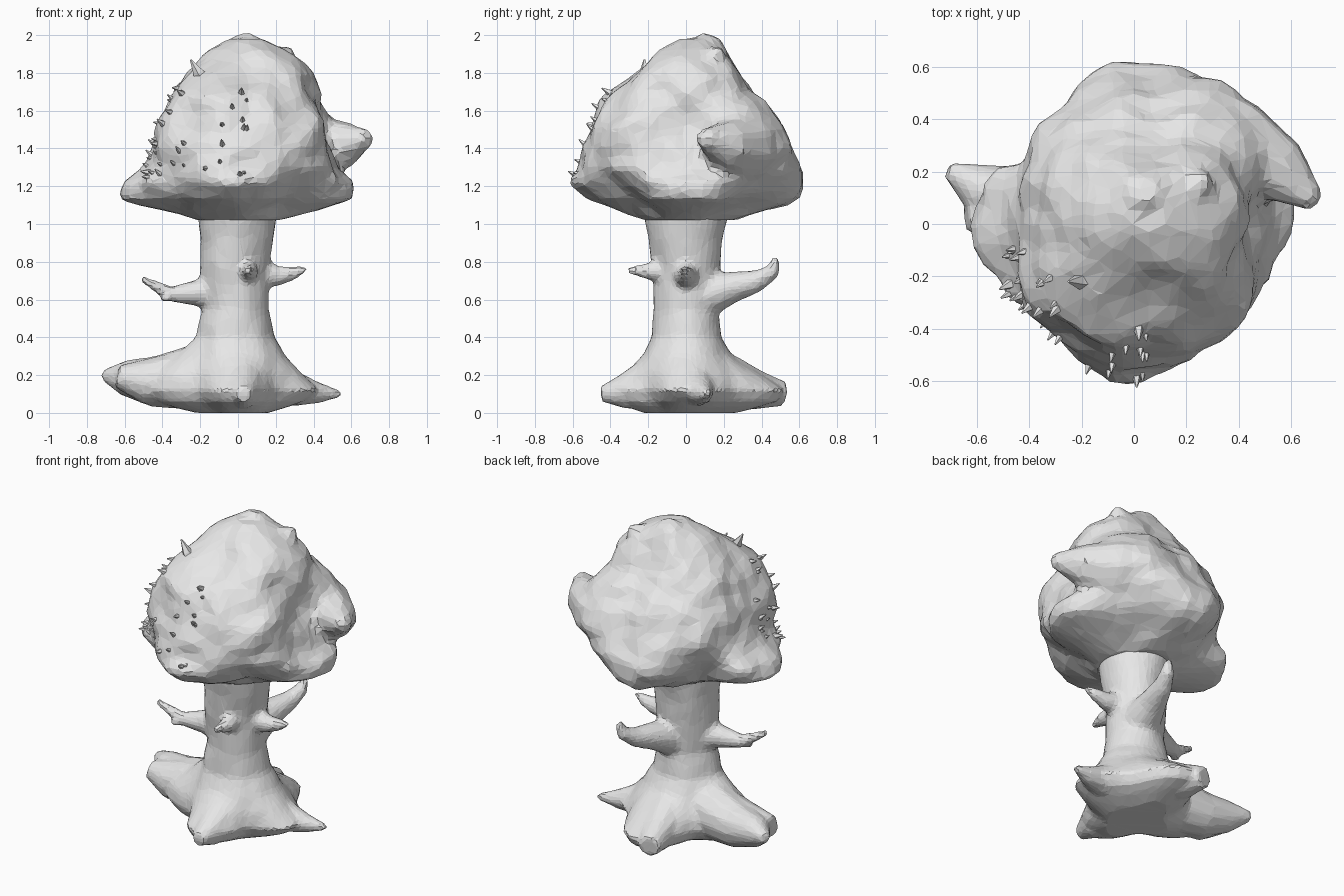
import bpy, bmesh, math, random
from mathutils import Vector, noise

cube = bpy.data.objects.get("Cube")
if cube:
    bpy.data.objects.remove(cube)
random.seed(4)

grey = bpy.data.materials.new("plain grey")
grey.use_nodes = True
grey.diffuse_color = (0.8, 0.8, 0.8, 1)
grey.node_tree.nodes["Principled BSDF"].inputs["Base Color"].default_value = (0.8, 0.8, 0.8, 1)

# Outlines: height, then radius in eight directions, starting at +x towards +y
TRUNK = [
    (0, .16, .16, .26, .18, .22, .16, .22, .16),
    (.05, .34, .31, .48, .27, .42, .24, .38, .24),
    (.12, .42, .35, .52, .31, .5, .28, .42, .28),
    (.2, .35, .31, .41, .3, .48, .28, .33, .27),
    (.3, .25, .24, .25, .25, .34, .25, .23, .23),
    (.4, .195, .19, .185, .2, .22, .2, .18, .19),
    (.55, .16, .165, .17, .175, .185, .175, .17, .165),
    (.75, .165, .17, .18, .19, .2, .19, .175, .165),
    (.9, .18, .185, .19, .2, .2, .2, .2, .185),
    (1.1, .215, .215, .23, .22, .215, .215, .225, .215),
]
CANOPY = [
    (1.02, .22, .22, .25, .21, .22, .21, .21, .21),
    (1.08, .44, .31, .46, .3, .43, .33, .36, .3),
    (1.13, .61, .42, .59, .38, .64, .43, .54, .4),
    (1.22, .62, .53, .62, .45, .62, .51, .61, .5),
    (1.29, .5, .61, .6, .48, .5, .54, .57, .56),
    (1.4, .46, .62, .55, .49, .44, .53, .54, .56),
    (1.55, .42, .59, .5, .44, .41, .49, .5, .51),
    (1.64, .41, .52, .42, .4, .38, .45, .44, .47),
    (1.7, .41, .42, .31, .37, .35, .41, .39, .43),
    (1.8, .4, .37, .26, .29, .28, .31, .26, .35),
    (1.92, .26, .28, .22, .17, .15, .12, .1, .19),
    (1.98, .12, .17, .18, .08, .02, .02, .02, .04),
]


def surface_point(levels, angle, z, rough):
    """Point on a lumpy lofted outline at a direction and height."""
    for low, high in zip(levels, levels[1:]):
        if z <= high[0]:
            break
    t = min(1, (z - low[0]) / (high[0] - low[0]))
    spot = angle / math.tau * 8
    i = int(spot) % 8
    s = (1 - math.cos(math.pi * (spot % 1))) / 2
    near = low[1 + i] * (1 - t) + high[1 + i] * t
    far = low[1 + (i + 1) % 8] * (1 - t) + high[1 + (i + 1) % 8] * t
    r = near * (1 - s) + far * s
    p = Vector((r * math.cos(angle), r * math.sin(angle), z))
    lump = rough * (noise.noise(p * 5) + noise.noise(p * 11) / 2)
    return p + Vector((p.x, p.y, 0)) * lump / max(r, .3)


def bridge(bm, rings):
    """Skin a list of vertex rings and cap both ends."""
    for low, high in zip(rings, rings[1:]):
        for i in range(len(low)):
            j = (i + 1) % len(low)
            bm.faces.new((low[i], low[j], high[j], high[i]))
    bm.faces.new(rings[0][::-1])
    bm.faces.new(rings[-1])


def loft(bm, levels, rough, steps=36, sides=48):
    """Closed shell following a table of outlines."""
    bottom, top = levels[0][0], levels[-1][0]
    rings = []
    for step in range(steps + 1):
        z = bottom + (top - bottom) * step / steps
        rings.append([bm.verts.new(surface_point(levels, math.tau * k / sides, z, rough))
                      for k in range(sides)])
    bridge(bm, rings)


def limb(bm, points, sides=12):
    """Tapered tube through (x, y, z, radius) points, without twisting."""
    centres = [Vector(p[:3]) for p in points]
    rings = []
    along = Vector((0, 0, 1))
    side = Vector((.6, .8, 0))
    for i, centre in enumerate(centres):
        heading = centres[min(i + 1, len(centres) - 1)] - centres[max(i - 1, 0)]
        side = along.rotation_difference(heading) @ side
        along = heading.normalized()
        across = along.cross(side)
        ring = []
        for k in range(sides):
            a = math.tau * k / sides
            offset = side * math.cos(a) + across * math.sin(a)
            ring.append(bm.verts.new(centre + offset * points[i][3]))
        rings.append(ring)
    bridge(bm, rings)


def finish(bm, name, voxel=None, keep=1):
    """Turn the bmesh into an object, fused and faceted when a voxel size is given."""
    bmesh.ops.recalc_face_normals(bm, faces=bm.faces)
    mesh = bpy.data.meshes.new(name)
    bm.to_mesh(mesh)
    bm.free()
    mesh.materials.append(grey)
    obj = bpy.data.objects.new(name, mesh)
    bpy.context.collection.objects.link(obj)
    if voxel:
        fuse = obj.modifiers.new("fuse", 'REMESH')
        fuse.mode = 'VOXEL'
        fuse.voxel_size = voxel
        facets = obj.modifiers.new("facets", 'DECIMATE')
        facets.ratio = keep


# Trunk with webbed, flaring base
bm = bmesh.new()
loft(bm, TRUNK, .015)

# Root ends: the long blunt one, the pointed one, front and back
limb(bm, [(-.1, .02, .22, .18), (-.28, .05, .18, .165), (-.45, .09, .165, .135),
          (-.6, .14, .185, .095), (-.71, .21, .2, .03)])
limb(bm, [(-.3, .04, .18, .15), (-.5, .04, .165, .12), (-.64, .03, .195, .06)])
limb(bm, [(.15, .03, .17, .14), (.33, .07, .12, .085), (.43, .09, .105, .055), (.55, .12, .1, .015)])
limb(bm, [(.02, -.2, .15, .14), (.03, -.34, .11, .09), (.03, -.45, .1, .04)])
limb(bm, [(-.02, .22, .16, .15), (-.06, .38, .12, .105), (-.1, .52, .1, .065)])

# Broken branches
limb(bm, [(-.08, 0, .64, .12), (-.22, -.03, .635, .07), (-.36, -.06, .63, .04), (-.51, -.09, .71, .018)])
limb(bm, [(-.34, -.06, .63, .03), (-.4, -.1, .6, .022)])
limb(bm, [(.08, 0, .74, .09), (.22, 0, .725, .052), (.29, 0, .74, .038), (.36, -.01, .765, .015)])
limb(bm, [(.05, -.1, .75, .06), (.06, -.2, .75, .045), (.05, -.31, .755, .015)])
limb(bm, [(.03, .1, .62, .12), (.06, .24, .665, .085), (.1, .38, .7, .058),
          (.13, .46, .75, .04), (.14, .48, .82, .02)])
finish(bm, "trunk_and_roots", .02, .25)

# Canopy with a side bough, crown lumps and a back knob
bm = bmesh.new()
loft(bm, CANOPY, .055)
limb(bm, [(.22, .36, 1.42, .2), (.4, .3, 1.41, .18), (.56, .2, 1.42, .13), (.7, .08, 1.46, .04)], 8)
limb(bm, [(.15, .1, 1.8, .13), (.23, .15, 1.86, .08), (.28, .17, 1.93, .035)], 8)
limb(bm, [(.03, .1, 1.85, .15), (.04, .12, 1.96, .09), (.04, .13, 2, .05)], 8)
limb(bm, [(-.02, .4, 1.2, .14), (-.02, .54, 1.19, .1), (-.02, .62, 1.19, .04)], 8)
finish(bm, "canopy", .03, .2)

# Small spikes scattered on the canopy's front corner
bm = bmesh.new()
for n in range(36):
    angle = math.radians(random.uniform(190, 282))
    base = surface_point(CANOPY, angle, random.uniform(1.22, 1.72), .055)
    out = Vector((math.cos(angle), math.sin(angle), random.uniform(0, .8)))
    size = random.uniform(.014, .026)
    tip = base + out * size * 1.5
    limb(bm, [(*(base - out * .03), size), (*base, size * .7), (*tip, .003)], 5)
limb(bm, [(-.17, -.2, 1.75, .05), (-.21, -.22, 1.8, .03), (-.25, -.22, 1.87, .005)], 5)
finish(bm, "canopy_spikes")
